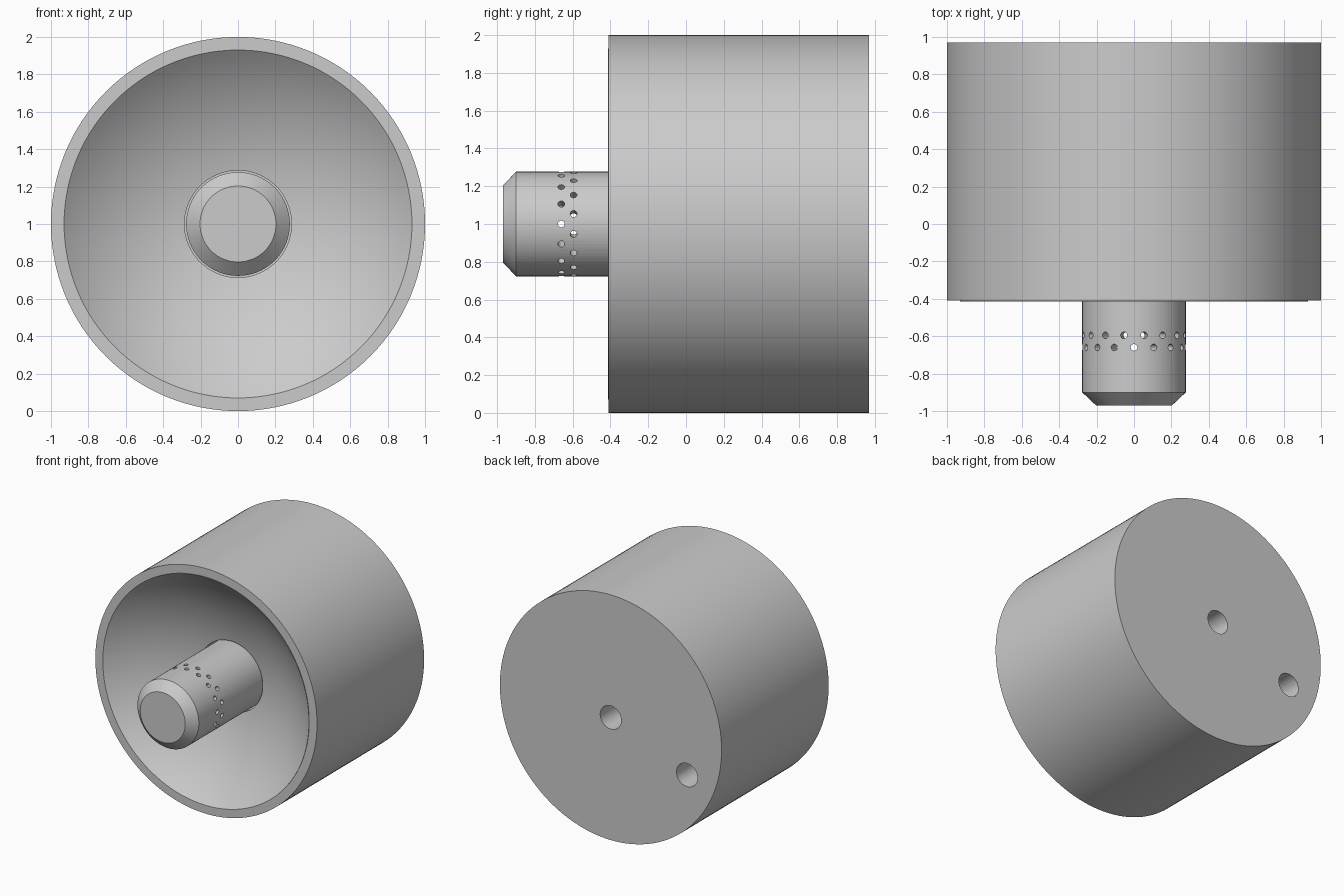
import bpy, bmesh, math
from mathutils import Matrix, Vector

cube = bpy.data.objects.get("Cube")
if cube:
    bpy.data.objects.remove(cube, do_unlink=True)

grey = bpy.data.materials.new("plain grey")
grey.use_nodes = True
grey.diffuse_color = (0.6, 0.6, 0.6, 1)
grey.node_tree.nodes["Principled BSDF"].inputs["Base Color"].default_value = (0.6, 0.6, 0.6, 1)

AXIS_Z = 1.0


def make_object(name, bm):
    bmesh.ops.recalc_face_normals(bm, faces=bm.faces)
    mesh = bpy.data.meshes.new(name)
    bm.to_mesh(mesh)
    bm.free()
    mesh.materials.append(grey)
    obj = bpy.data.objects.new(name, mesh)
    bpy.context.collection.objects.link(obj)
    return obj


def lathe(name, profile, segments):
    """Spin a closed (radius, y) profile around the horizontal axis."""
    bm = bmesh.new()
    verts = [bm.verts.new((r, y, AXIS_Z)) for r, y in profile]
    edges = [bm.edges.new((verts[i], verts[(i + 1) % len(verts)]))
             for i in range(len(verts))
             if profile[i][0] + profile[(i + 1) % len(verts)][0] > 0]
    bmesh.ops.spin(bm, geom=verts + edges, cent=(0, 0, AXIS_Z), axis=(0, 1, 0),
                   angle=math.tau, steps=segments, use_merge=True)
    bmesh.ops.remove_doubles(bm, verts=bm.verts, dist=1e-5)
    return make_object(name, bm)


def add_rod(bm, start, end, radius, segments):
    """Add a capped cylinder between two points."""
    start, end = Vector(start), Vector(end)
    turn = (end - start).to_track_quat("Z", "Y").to_matrix().to_4x4()
    bmesh.ops.create_cone(bm, cap_ends=True, segments=segments, radius1=radius,
                          radius2=radius, depth=(end - start).length,
                          matrix=Matrix.Translation((start + end) / 2) @ turn)


def finish(obj, cutter):
    """Cut the holes, then smooth the curved faces."""
    cutter.hide_render = True
    bpy.ops.object.select_all(action="DESELECT")
    bpy.context.view_layer.objects.active = obj
    obj.select_set(True)
    cut = obj.modifiers.new("holes", "BOOLEAN")
    cut.operation, cut.solver, cut.object = "DIFFERENCE", "EXACT", cutter
    bpy.ops.object.modifier_apply(modifier=cut.name)
    bpy.data.objects.remove(cutter, do_unlink=True)
    bpy.ops.object.shade_smooth_by_angle(angle=math.radians(30))


# Body: drum with a shallow spherical dish, a thin gap round the nozzle and a rear bore
BORE, GAP, DISH, STEPS = 0.095, 0.286, 0.93, 20
dish_radius, apex = 1.4, -0.06
dish = []
for i in range(STEPS + 1):
    r = DISH + (GAP - DISH) * i / STEPS
    dish.append((r, apex - dish_radius + math.sqrt(dish_radius ** 2 - r * r)))
body = lathe("drum_body", [(BORE, 0.97), (1, 0.97), (1, -0.41), (DISH, -0.41)]
             + dish + [(GAP, 0.5), (BORE, 0.5)], 128)

# Off-centre inlet hole in the back
bm = bmesh.new()
angle = math.radians(202.5)
x, z = 0.745 * math.cos(angle), AXIS_Z + 0.745 * math.sin(angle)
add_rod(bm, (x, 0.4, z), (x, 1.2, z), BORE, 48)
finish(body, make_object("inlet_cutter", bm))

# Nozzle: hollow, closed and chamfered at the front
TUBE = 0.277
nozzle = lathe("nozzle", [(0, -0.97), (0.203, -0.97), (TUBE, -0.9), (TUBE, 0.5),
                          (BORE, 0.5), (BORE, 0.4), (0.2, 0.4), (0.2, -0.85),
                          (0, -0.85)], 96)

# Two staggered rings of small holes through the nozzle wall
bm = bmesh.new()
COUNT = 16
for y, shift in ((-0.66, 0), (-0.595, 0.5)):
    for i in range(COUNT):
        a = math.tau * (i + shift) / COUNT
        c, s = math.cos(a), math.sin(a)
        add_rod(bm, (0.15 * c, y, AXIS_Z + 0.15 * s),
                (0.35 * c, y, AXIS_Z + 0.35 * s), 0.018, 16)
finish(nozzle, make_object("hole_cutter", bm))
